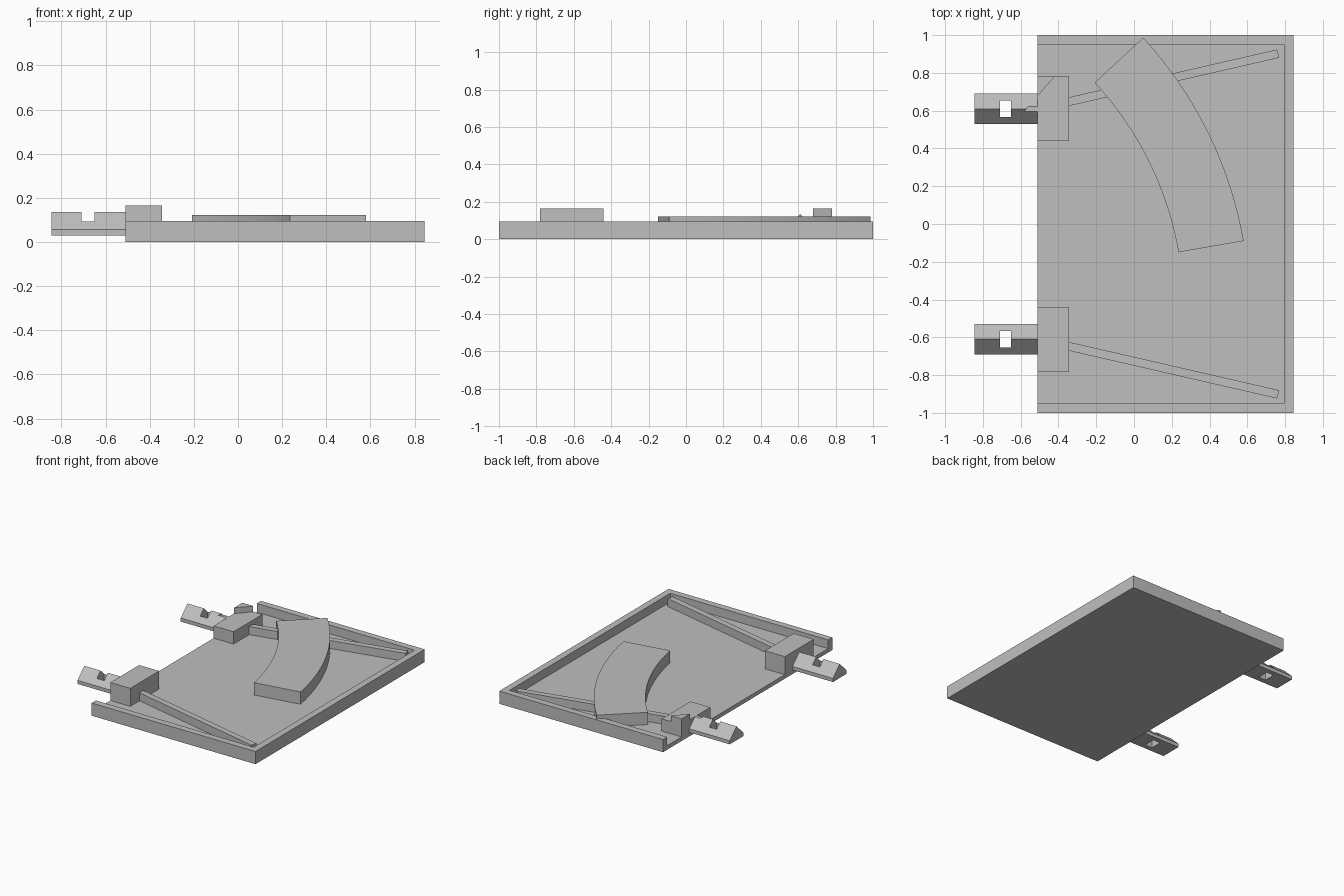
import bpy, bmesh
from math import cos, sin, radians, atan2, hypot
from mathutils import Vector

cube = bpy.data.objects.get("Cube")
if cube:
    bpy.data.objects.remove(cube, do_unlink=True)

grey = bpy.data.materials.new("plain grey")
grey.use_nodes = True
grey.diffuse_color = (0.52, 0.52, 0.52, 1)
grey.node_tree.nodes["Principled BSDF"].inputs["Base Color"].default_value = (0.52, 0.52, 0.52, 1)

FLOOR, RIM, ARM_TOP = 0.03, 0.095, 0.122
PIVOT = Vector((-1.513, -0.455))


def extrude(name, points, shift):
    """Solid made by sweeping a flat outline of 3D points along a vector."""
    bm = bmesh.new()
    base = bm.faces.new([bm.verts.new(p) for p in points])
    result = bmesh.ops.extrude_face_region(bm, geom=[base])
    moved = [g for g in result["geom"] if isinstance(g, bmesh.types.BMVert)]
    bmesh.ops.translate(bm, verts=moved, vec=shift)
    bmesh.ops.recalc_face_normals(bm, faces=bm.faces)
    mesh = bpy.data.meshes.new(name)
    bm.to_mesh(mesh)
    bm.free()
    mesh.materials.append(grey)
    obj = bpy.data.objects.new(name, mesh)
    bpy.context.collection.objects.link(obj)
    return obj


def plate(name, outline, z0, z1):
    return extrude(name, [(x, y, z0) for x, y in outline], (0, 0, z1 - z0))


def box(name, x0, x1, y0, y1, z0, z1):
    return plate(name, [(x0, y0), (x1, y0), (x1, y1), (x0, y1)], z0, z1)


def cut(obj, cutter):
    """Subtract the cutter, then discard it."""
    mod = obj.modifiers.new("cut", "BOOLEAN")
    mod.operation = "DIFFERENCE"
    mod.solver = "EXACT"
    mod.object = cutter
    bpy.context.view_layer.objects.active = obj
    bpy.ops.object.modifier_apply(modifier=mod.name)
    bpy.data.objects.remove(cutter, do_unlink=True)


def polar(radius, degrees):
    a = radians(degrees)
    return (PIVOT.x + radius * cos(a), PIVOT.y + radius * sin(a))


# Tray, open on its left end
tray = box("tray", -0.51, 0.845, -1, 1, 0, RIM)
cut(tray, box("tray_pocket", -0.7, 0.795, -0.95, 0.95, FLOOR, 0.3))

for side, label in ((-1, "front"), (1, "back")):
    mid = side * 0.61

    # Guide block
    block = box(label + "_guide_block", -0.51, -0.345, mid - 0.17, mid + 0.17, FLOOR - 0.005, 0.165)

    # Ridged prong with a square hole
    section = [(-0.08, FLOOR), (0.08, FLOOR), (0.08, 0.057), (0, 0.135), (-0.08, 0.057)]
    prong = extrude(label + "_prong", [(-0.845, mid + y, z) for y, z in section], (0.4, 0, 0))
    cut(prong, box("hole", -0.71, -0.65, mid - 0.043, mid + 0.043, -0.1, 0.3))

    # Slanted spring bar
    start, end = Vector((-0.4, side * 0.635)), Vector((0.763, side * 0.902))
    across = (end - start).normalized().orthogonal() * 0.0225
    plate(label + "_spring_bar",
          [start - across, end - across, end + across, start + across], FLOOR - 0.005, 0.09)

    # Clearance for the swinging arm, sheared off the back parts
    if side > 0:
        for part in (block, prong):
            sector = [tuple(PIVOT), polar(2.4, 12), polar(2.4, 48.5)]
            cut(part, plate("clearance", sector, ARM_TOP, 0.4))

# Curved swinging arm
steps = 32
angles = [9.9 + (42.7 - 9.9) * i / steps for i in range(steps + 1)]
outline = [polar(2.125, a) for a in angles] + [polar(1.775, a) for a in reversed(angles)]
arm = plate("curved_arm", outline, FLOOR - 0.005, ARM_TOP)
bpy.ops.object.select_all(action="DESELECT")
arm.select_set(True)
bpy.context.view_layer.objects.active = arm
bpy.ops.object.shade_smooth_by_angle(angle=radians(30))
